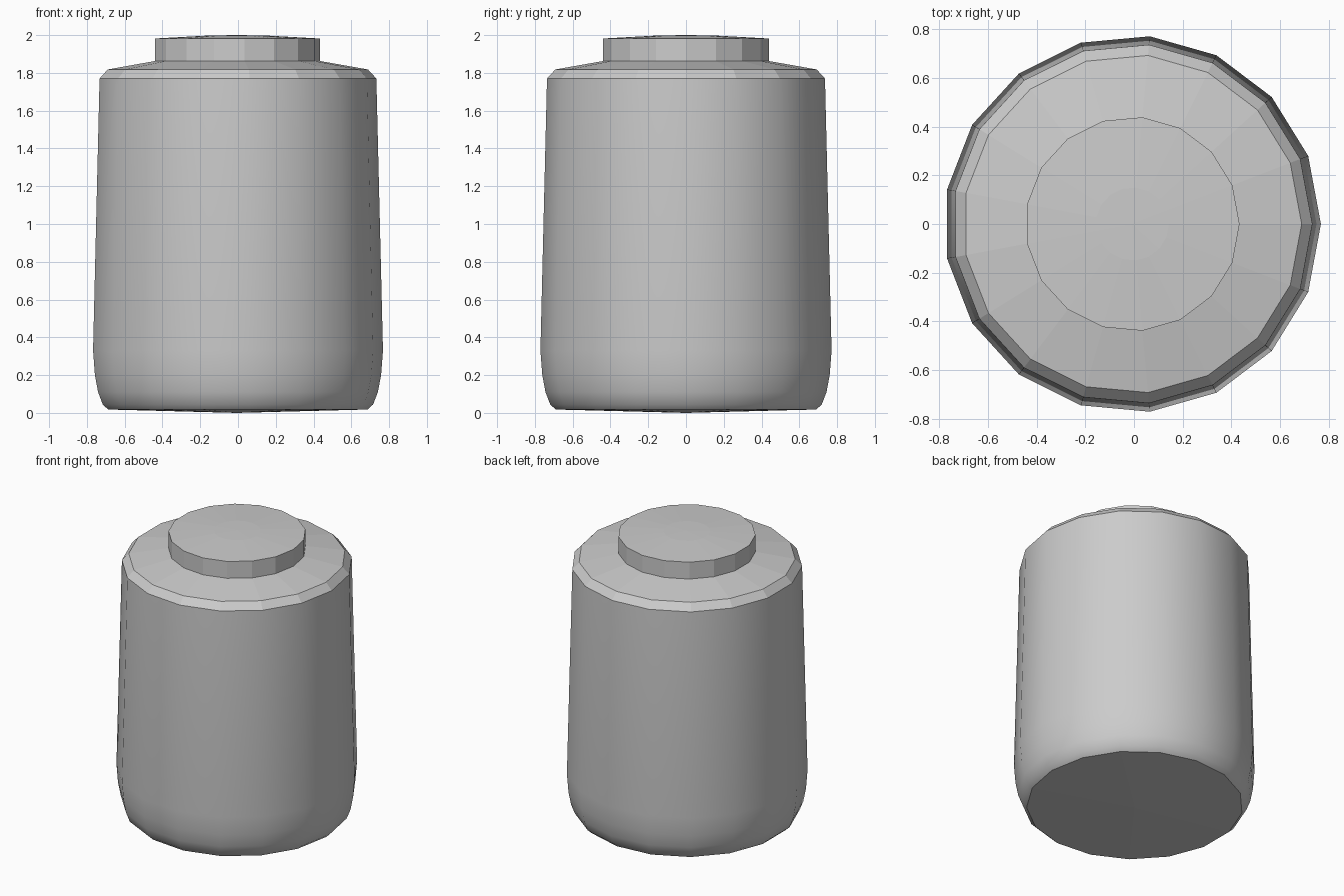
import bpy, bmesh, math

if "Cube" in bpy.data.objects:
    bpy.data.objects.remove(bpy.data.objects["Cube"])

SIDES = 17
CX = -0.0065  # odd side count: shift so the bounds are centred


def lathe(name, profile, smooth_bands):
    """Spin (radius, z) points; radius 0 makes a pole. Listed bands are smooth."""
    bm = bmesh.new()
    rings = []
    for r, z in profile:
        if r == 0:
            rings.append([bm.verts.new((CX, 0, z))] * SIDES)
        else:
            rings.append([bm.verts.new((CX + r * math.cos(i * math.tau / SIDES),
                                        r * math.sin(i * math.tau / SIDES), z))
                          for i in range(SIDES)])
    for b, (low, high) in enumerate(zip(rings, rings[1:])):
        for i in range(SIDES):
            j = (i + 1) % SIDES
            corners = list(dict.fromkeys((low[i], low[j], high[j], high[i])))
            bm.faces.new(corners).smooth = b in smooth_bands
    bmesh.ops.recalc_face_normals(bm, faces=bm.faces)
    mesh = bpy.data.meshes.new(name)
    bm.to_mesh(mesh)
    bm.free()
    obj = bpy.data.objects.new(name, mesh)
    bpy.context.collection.objects.link(obj)
    return obj


# Canister: crowned base, rounded lower wall, tapered side, chamfer,
# sloped shoulder and a faceted cap with a slightly domed top
lathe("canister", [
    (0, 0), (0.693, 0.018),
    (0.722, 0.045), (0.747, 0.11), (0.764, 0.20), (0.774, 0.33),
    (0.739, 1.77), (0.695, 1.818),
    (0.44, 1.863), (0.44, 1.982), (0.15, 1.998), (0, 2.0),
], smooth_bands={1, 2, 3, 4, 5})
